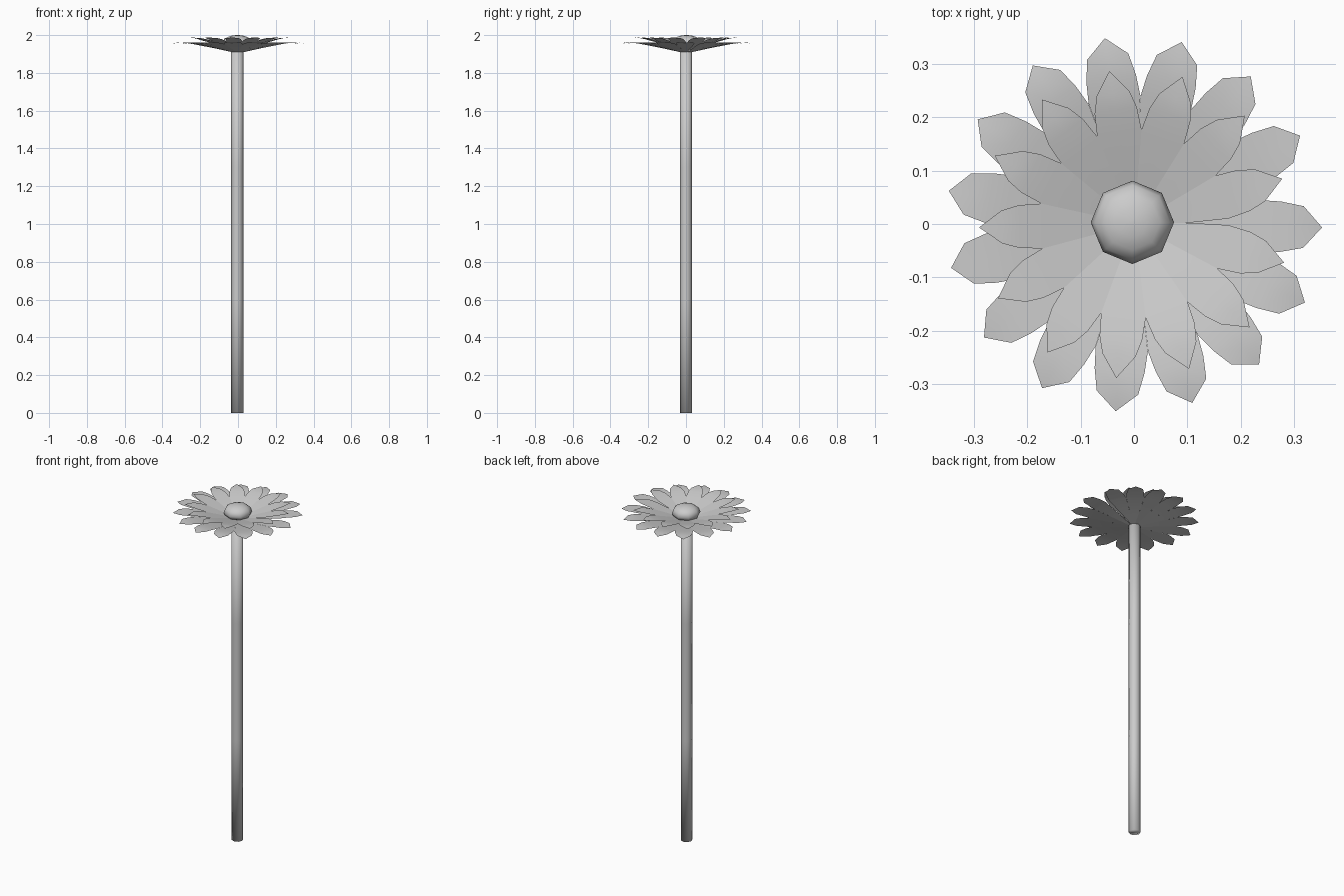
import bpy
import bmesh
from math import cos, sin, radians, pi

cube = bpy.data.objects.get("Cube")
if cube:
    bpy.data.objects.remove(cube, do_unlink=True)

grey = bpy.data.materials.new("light grey")
grey.use_nodes = True
grey.diffuse_color = (0.6, 0.6, 0.6, 1)
grey.node_tree.nodes["Principled BSDF"].inputs["Base Color"].default_value = (0.6, 0.6, 0.6, 1)


def finish(bm, name, location=(0, 0, 0)):
    mesh = bpy.data.meshes.new(name)
    bm.to_mesh(mesh)
    bm.free()
    mesh.materials.append(grey)
    mesh.shade_smooth()
    obj = bpy.data.objects.new(name, mesh)
    obj.location = location
    bpy.context.collection.objects.link(obj)
    return obj


def lathe(name, profile, sides, location, turn=0.0):
    """Revolve (radius, height) rings and cap both ends."""
    bm = bmesh.new()
    rings = [[bm.verts.new((r * cos(turn + 2 * pi * i / sides),
                            r * sin(turn + 2 * pi * i / sides), z))
              for i in range(sides)] for r, z in profile]
    for low, high in zip(rings, rings[1:]):
        for i in range(sides):
            j = (i + 1) % sides
            bm.faces.new((low[i], low[j], high[j], high[i]))
    bm.faces.new(rings[0][::-1])
    bm.faces.new(rings[-1])
    return finish(bm, name, location)


def petal_layer(name, profile, tip, count, start, step):
    """Ring of pointed petals; profile rows are (radius, half width, height)."""
    bm = bmesh.new()
    for k in range(count):
        a = radians(start + k * step)

        def vert(r, w, z):
            return bm.verts.new((r * cos(a) - w * sin(a), r * sin(a) + w * cos(a), z))

        rows = [[vert(r, -w, z), vert(r, 0, z), vert(r, w, z)] for r, w, z in profile]
        for near, far in zip(rows, rows[1:]):
            for i in range(2):
                bm.faces.new((near[i], far[i], far[i + 1], near[i + 1]))
        end = vert(tip[0], 0, tip[1])
        for i in range(2):
            bm.faces.new((rows[-1][i], end, rows[-1][i + 1]))
    return finish(bm, name)


# Stem
lathe("stem", [(0.032, 0), (0.032, 0.6), (0.032, 1.3), (0.032, 1.925)], 8, (-0.004, 0, 0))

# Domed flower centre
lathe("flower_centre",
      [(0.045, 1.925), (0.07, 1.938), (0.078, 1.955), (0.07, 1.977), (0.052, 1.99), (0.028, 1.998), (0.004, 2.0)],
      8, (-0.003, 0.003, 0))

# Two layers of petals
petal_layer("outer_petals",
            [(0.03, 0.007, 1.91), (0.12, 0.025, 1.93), (0.235, 0.049, 1.953),
             (0.275, 0.047, 1.959), (0.317, 0.039, 1.961)],
            (0.352, 1.956), 15, 28, 23.64)
petal_layer("inner_petals",
            [(0.03, 0.008, 1.925), (0.1, 0.028, 1.947), (0.172, 0.042, 1.967),
             (0.215, 0.04, 1.979), (0.247, 0.031, 1.985)],
            (0.29, 1.987), 13, 17, 27.38)
